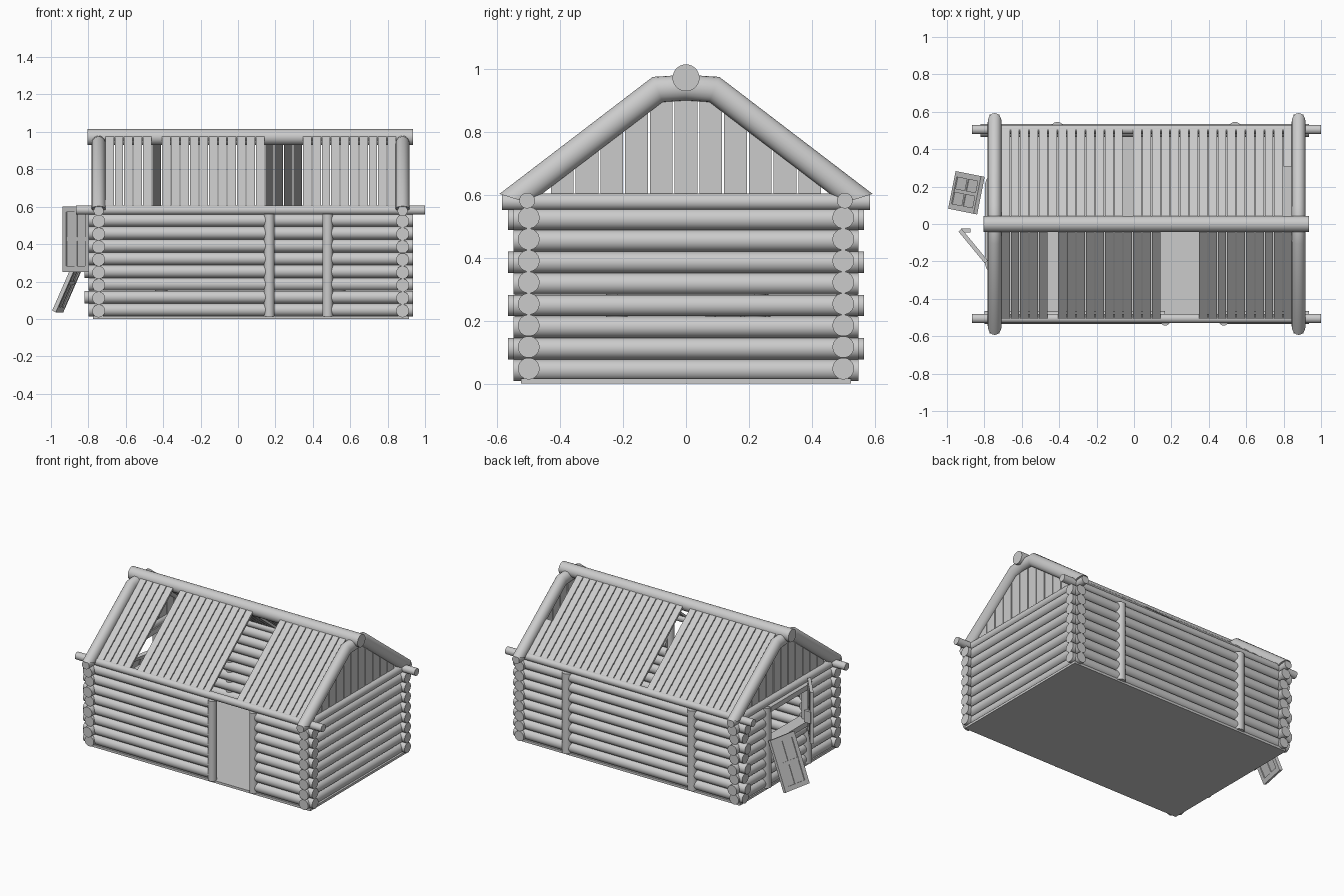
import bpy, bmesh, math
from mathutils import Vector, Matrix

if "Cube" in bpy.data.objects:
    bpy.data.objects.remove(bpy.data.objects["Cube"])

XL, XR, YW = -0.745, 0.88, 0.5      # wall centre lines
PITCH, R = 0.0685, 0.0345           # log spacing and radius


def finish(name, bm):
    bmesh.ops.recalc_face_normals(bm, faces=bm.faces)
    me = bpy.data.meshes.new(name)
    bm.to_mesh(me)
    bm.free()
    ob = bpy.data.objects.new(name, me)
    bpy.context.collection.objects.link(ob)
    return ob


def add_tube(bm, centres, sides, ups, n=20):
    """Tube through centres; each ring is spanned by its own side and up vectors."""
    rings = []
    for c, s, u in zip(centres, sides, ups):
        rings.append([bm.verts.new(Vector(c) + Vector(s) * math.cos(2 * math.pi * k / n)
                                   + Vector(u) * math.sin(2 * math.pi * k / n)) for k in range(n)])
    for a, b in zip(rings, rings[1:]):
        for k in range(n):
            bm.faces.new((a[k], a[(k + 1) % n], b[(k + 1) % n], b[k])).smooth = True
    for ring in (rings[0], rings[-1]):
        for e in bm.faces.new(ring).edges:
            e.smooth = False


def add_log(bm, p, q, r):
    d = (Vector(q) - Vector(p)).normalized()
    s = d.orthogonal().normalized() * r
    u = d.cross(s)
    add_tube(bm, (p, q), (s, s), (u, u))


def logs(name, items):
    bm = bmesh.new()
    for p, q, r in items:
        add_log(bm, p, q, r)
    return finish(name, bm)


def add_box(bm, centre, size, mat=Matrix()):
    bmesh.ops.create_cube(bm, size=1, matrix=mat @ Matrix.Translation(centre)
                          @ Matrix.Diagonal((*size, 1)))


def add_prism(bm, pts, offset):
    f = bm.faces.new([bm.verts.new(p) for p in pts])
    g = bmesh.ops.extrude_face_region(bm, geom=[f])
    bmesh.ops.translate(bm, vec=offset, verts=[v for v in g['geom'] if isinstance(v, bmesh.types.BMVert)])


# floor slab
bm = bmesh.new()
add_box(bm, (0.07, 0, 0.008), (1.69, 1.05, 0.016))
finish("floor", bm)

# log walls, with a doorway in front and a window on the left
front, back, left, right = [], [], [], []
for i in range(8):
    z, zs, e = 0.048 + i * PITCH, 0.043 + i * PITCH, 0.02 * (i % 2)
    front += [((-0.80, -YW, z), (0.165, -YW, z), R), ((0.48, -YW, z), (0.935, -YW, z), R)]
    back.append(((-0.80 - e, YW, z), (0.935, YW, z), R))
    right.append(((XR, -0.548, zs), (XR, 0.548, zs), R))
    yl = 0.545 + e
    if i < 4:
        left.append(((XL, -yl, zs), (XL, yl, zs), R))
    else:
        left += [((XL, s * 0.21, zs), (XL, s * yl, zs), R) for s in (-1, 1)]
logs("front_wall_logs", front)
logs("back_wall_logs", back)
logs("left_wall_logs", left)
logs("right_wall_logs", right)

# top plate beams
logs("eave_beams", [((-0.865, y, 0.582), (1.0, y, 0.582), 0.025) for y in (-0.505, 0.505)])
logs("gable_beams", [((x, -0.585, 0.578), (x, 0.585, 0.578), 0.027) for x in (XL, XR)])

# upright posts beside the doorway, on the back wall and beside the window
posts = [(0.167, -0.515, 0.028), (0.48, -0.515, 0.028), (-0.41, 0.512, 0.034),
         (0.54, 0.512, 0.034), (XL - 0.015, 0.22, 0.034), (XL - 0.015, -0.22, 0.034)]
logs("wall_posts", [((x, y, 0.012), (x, y, 0.56), r) for x, y, r in posts])

# window lintel and sill
bm = bmesh.new()
for z in (0.548, 0.3):
    add_box(bm, (XL - 0.01, 0, z), (0.085, 0.44, 0.035))
finish("window_frame", bm)

# ridge log
logs("ridge_log", [((-0.805, 0, 0.972), (0.935, 0, 0.972), 0.043)])

# bent rafter logs at each gable
for name, x in (("left_rafter", XL), ("right_rafter", XR)):
    bm = bmesh.new()
    path = [(-0.545, 0.588), (-0.09, 0.935), (0, 0.941), (0.09, 0.935), (0.545, 0.588)]
    ups = [(-0.048, 0.015), (-0.016, 0.04), (0, 0.041), (0.016, 0.04), (0.048, 0.015)]
    add_tube(bm, [(x, *p) for p in path], [(0.037, 0, 0)] * 5, [(0, *u) for u in ups])
    finish(name, bm)

# vertical gable boards trimmed under the rafters
def rafter_z(y):
    return 0.935 - max(0, abs(y) - 0.09) * 0.763

for name, x in (("left_gable_boards", XL), ("right_gable_boards", XR - 0.01)):
    bm = bmesh.new()
    for i in range(-5, 6):
        a, b = i * 0.0787 - 0.036, i * 0.0787 + 0.036
        add_prism(bm, [(x, a, 0.595), (x, b, 0.595), (x, b, rafter_z(b)), (x, a, rafter_z(a))],
                  (0.012, 0, 0))
    finish(name, bm)

# roof planks, some missing or broken
def roof(name, side, missing, broken):
    bm = bmesh.new()
    for i in range(31):
        if i in missing:
            continue
        x = -0.709 + i * 0.0503
        t0 = 0.57 if i in broken else 0.0
        prof = []
        for t, d in ((t0, 0), (1, 0), (1, -0.018), (t0, -0.018)):
            prof.append((x, side * (0.038 + 0.474 * t), 0.978 - 0.375 * t + d))
        add_prism(bm, prof, (0.045, 0, 0))
    finish(name, bm)

roof("front_roof_planks", -1, {5, 17, 18, 19, 20}, set())
roof("back_roof_planks", 1, {13}, {30})

# window shutters: thin panel, border and cross bars
def shutter(name, centre, across, up, w, h):
    u = Vector(across).normalized()
    v = Vector(up)
    v = (v - u * v.dot(u)).normalized()
    m = Matrix((u, v, u.cross(v))).transposed().to_4x4()
    m.translation = Vector(centre)
    bm = bmesh.new()
    add_box(bm, (0, 0, 0), (w - 0.01, h - 0.01, 0.01), m)
    for s in (-1, 1):
        add_box(bm, (s * (w / 2 - 0.015), 0, 0), (0.03, h, 0.022), m)
        add_box(bm, (0, s * (h / 2 - 0.015), 0), (w - 0.06, 0.03, 0.022), m)
    add_box(bm, (0, 0, 0), (0.02, h - 0.06, 0.018), m)
    add_box(bm, (0, 0, 0), (w - 0.06, 0.02, 0.018), m)
    finish(name, bm)

shutter("open_shutter", (-0.86, -0.118, 0.427), (-0.145, 0.176, 0), (0, 0, 1), 0.22, 0.35)
shutter("hanging_shutter", (-0.896, 0.167, 0.195), (0.04, 0.2, 0), (0.15, 0, 0.33), 0.205, 0.34)

# shutter latch
bm = bmesh.new()
add_box(bm, (-0.9, -0.035, 0.43), (0.05, 0.02, 0.08), Matrix())
finish("shutter_latch", bm)
